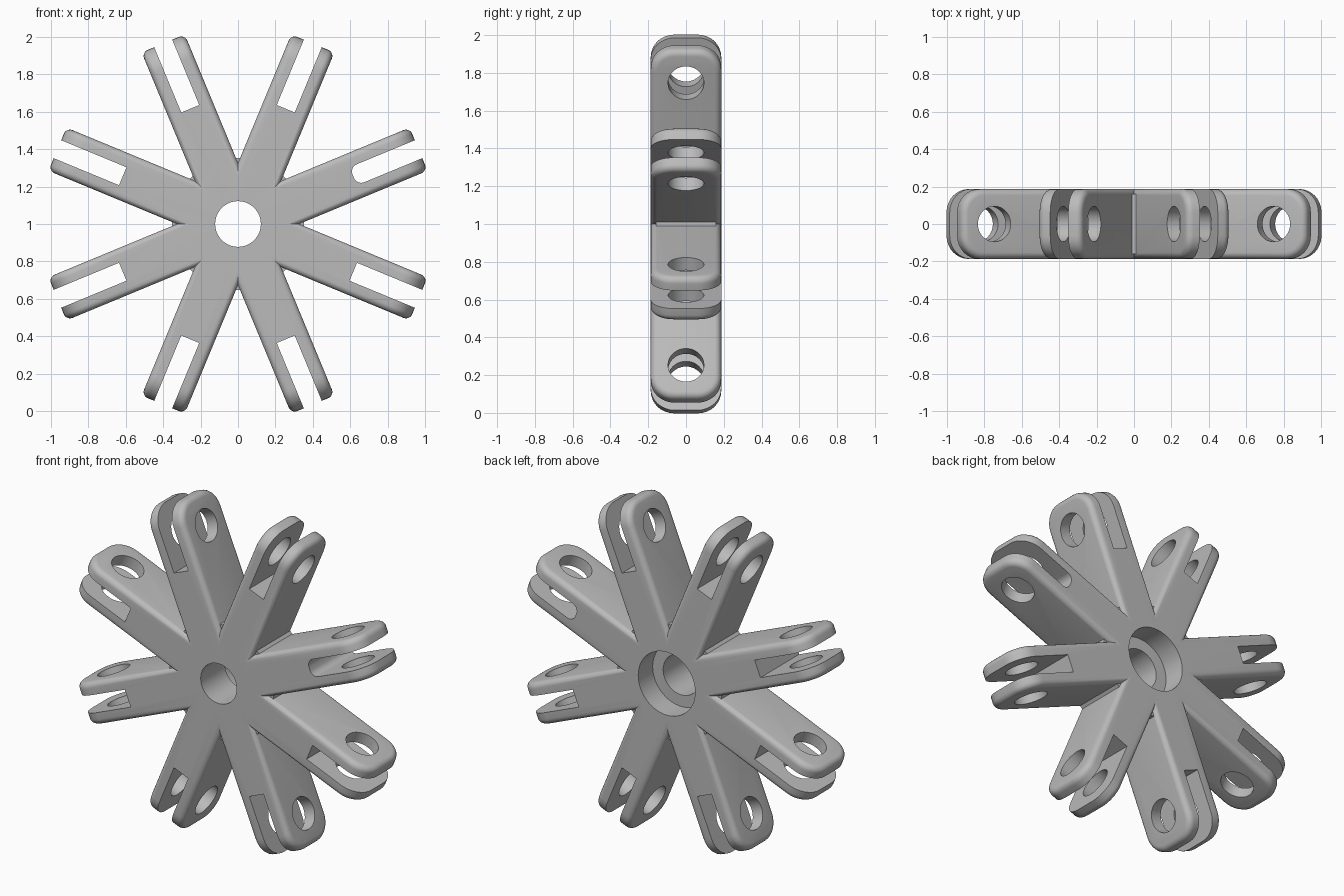
import bpy, bmesh
from math import pi, sin, cos, radians
from mathutils import Matrix, Vector

if "Cube" in bpy.data.objects:
    bpy.data.objects.remove(bpy.data.objects["Cube"], do_unlink=True)

ARM_LENGTH, HALF_WIDTH, HALF_DEPTH = 1.045, 0.125, 0.187
HALF_STEP = radians(22.5)

grey = bpy.data.materials.new("plain_grey")
grey.use_nodes = True
colour = (0.5, 0.5, 0.5, 1)
grey.diffuse_color = colour
grey.node_tree.nodes["Principled BSDF"].inputs["Base Color"].default_value = colour


def make_object(name, bm):
    bmesh.ops.recalc_face_normals(bm, faces=bm.faces)
    mesh = bpy.data.meshes.new(name)
    bm.to_mesh(mesh)
    bm.free()
    mesh.materials.append(grey)
    obj = bpy.data.objects.new(name, mesh)
    bpy.context.collection.objects.link(obj)
    return obj


def plate(name, x0, x1, half_y, half_z, r_start, r_end, bevel=0, turn=0):
    """Rectangle with rounded corners in XY, extruded along Z."""
    corners = [(x1, half_y, r_end, 0), (x0, half_y, r_start, 1),
               (x0, -half_y, r_start, 2), (x1, -half_y, r_end, 3)]
    points = []
    for x, y, r, quarter in corners:
        cx = x - r if x == x1 else x + r
        cy = y - r if y > 0 else y + r
        steps = 8 if r else 0
        for i in range(steps + 1):
            a = (quarter + i / max(steps, 1)) * pi / 2
            points.append((cx + r * cos(a), cy + r * sin(a), -half_z))
    bm = bmesh.new()
    base = bm.faces.new([bm.verts.new(p) for p in points])
    top = bmesh.ops.extrude_face_region(bm, geom=[base])["geom"]
    bmesh.ops.translate(bm, vec=(0, 0, 2 * half_z),
                        verts=[g for g in top if isinstance(g, bmesh.types.BMVert)])
    if bevel:
        rims = [e for e in bm.edges if abs(e.verts[0].co.z - e.verts[1].co.z) < half_z]
        bmesh.ops.recalc_face_normals(bm, faces=bm.faces)
        bmesh.ops.bevel(bm, geom=rims, offset=bevel, segments=5,
                        profile=0.5, affect='EDGES')
    bm.transform(Matrix.Rotation(turn, 4, 'X'))
    return make_object(name, bm)


def cylinder(name, radius, depth, sides, matrix):
    bm = bmesh.new()
    bmesh.ops.create_cone(bm, cap_ends=True, segments=sides, radius1=radius,
                          radius2=radius, depth=depth, matrix=matrix)
    return make_object(name, bm)


def combine(target, tool, operation):
    mod = target.modifiers.new("combine", 'BOOLEAN')
    mod.object, mod.operation, mod.solver = tool, operation, 'EXACT'
    bpy.context.view_layer.update()
    graph = bpy.context.evaluated_depsgraph_get()
    mesh = bpy.data.meshes.new_from_object(target.evaluated_get(graph))
    target.modifiers.clear()
    target.data = mesh
    bpy.data.objects.remove(tool, do_unlink=True)


def forked_arm(slot_radius):
    """One arm along +X with slot and pin hole, trimmed to its wedge."""
    arm = plate("arm", -0.4, ARM_LENGTH, HALF_DEPTH, HALF_WIDTH, 0, 0.125, bevel=0.035)
    slot = plate("slot", 0.667, 1.3, 0.052, 0.4, slot_radius, 0, turn=pi / 2)
    combine(arm, slot, 'DIFFERENCE')
    pin = cylinder("pin_hole", 0.095, 1, 40, Matrix.Translation((0.86, 0, 0)))
    combine(arm, pin, 'DIFFERENCE')
    bm = bmesh.new()
    bm.from_mesh(arm.data)
    for side in (1, -1):
        bmesh.ops.bisect_plane(
            bm, geom=bm.verts[:] + bm.edges[:] + bm.faces[:], dist=1e-5,
            plane_co=(0, 0, 0), plane_no=(-sin(HALF_STEP), 0, side * cos(HALF_STEP)),
            clear_outer=True)
    mesh = bpy.data.meshes.new("arm_wedge")
    bm.to_mesh(mesh)
    bm.free()
    bpy.data.objects.remove(arm, do_unlink=True)
    return mesh


# Eight arms around the centre; one has a rounded slot
square_arm, round_arm = forked_arm(0), forked_arm(0.042)
star = bmesh.new()
for k in range(8):
    wedge = (round_arm if k == 0 else square_arm).copy()
    wedge.transform(Matrix.Rotation(-HALF_STEP * (2 * k + 1), 4, 'Y'))
    star.from_mesh(wedge)
    bpy.data.meshes.remove(wedge)
bmesh.ops.remove_doubles(star, verts=star.verts, dist=1e-4)
body = make_object("eight_arm_hub", star)

# Small fillers in the crotches between arms
along_y = Matrix.Rotation(pi / 2, 4, 'X')
turned = Matrix.Rotation(HALF_STEP, 4, 'Y')
filler = cylinder("crotch_filler", 0.352 / cos(HALF_STEP), 0.32, 8, along_y)
# Align octagon corners with the arms
corner = max(filler.data.vertices, key=lambda v: v.co.x).co
if abs(corner.z) < 0.01:
    filler.data.transform(turned)
combine(body, filler, 'UNION')

# Through bore and wider counterbore at the back
combine(body, cylinder("bore", 0.122, 1, 64, along_y), 'DIFFERENCE')
counterbore = Matrix.Translation((0, HALF_DEPTH - 0.14 + 0.25, 0)) @ along_y
combine(body, cylinder("counterbore", 0.193, 0.5, 64, counterbore), 'DIFFERENCE')

body.data.transform(Matrix.Translation((0, 0, 1)))
body.data.materials.clear()
body.data.materials.append(grey)
bpy.ops.object.select_all(action='DESELECT')
body.select_set(True)
bpy.context.view_layer.objects.active = body
bpy.ops.object.shade_smooth_by_angle(angle=radians(30))
